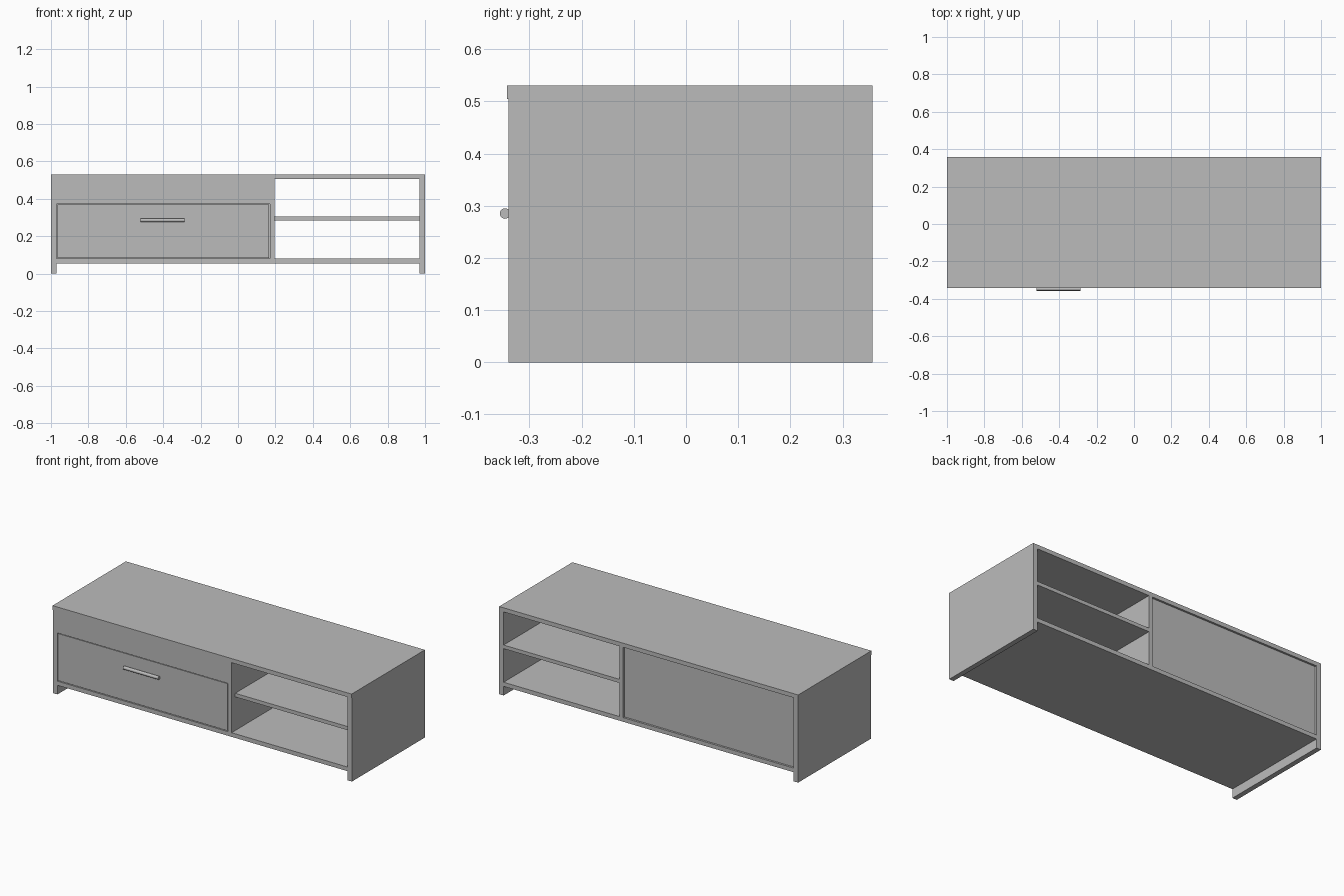
import bpy
import bmesh
from math import pi
from mathutils import Matrix

cube = bpy.data.objects.get("Cube")
if cube:
    bpy.data.objects.remove(cube, do_unlink=True)

# One flat grey for the whole cabinet
grey = bpy.data.materials.new("plain grey")
grey.use_nodes = True
colour = (0.5, 0.5, 0.5, 1)
grey.diffuse_color = colour
grey.node_tree.nodes["Principled BSDF"].inputs["Base Color"].default_value = colour


def add_object(name, bm):
    mesh = bpy.data.meshes.new(name)
    bm.to_mesh(mesh)
    bm.free()
    mesh.materials.append(grey)
    obj = bpy.data.objects.new(name, mesh)
    bpy.context.collection.objects.link(obj)
    return obj


def board(name, x, y, z):
    """Box given by its (low, high) range along each axis."""
    bm = bmesh.new()
    bmesh.ops.create_cube(bm, size=1)
    for v in bm.verts:
        for axis, (low, high) in enumerate((x, y, z)):
            v.co[axis] = high if v.co[axis] > 0 else low
    return add_object(name, bm)


FRONT, BACK = -0.34, 0.357
INNER = 0.97              # inside face of the side panels
TOP = 0.505               # underside of the top board
FLOOR = 0.08              # upper face of the bottom board
DIV = (0.17, 0.195)       # divider thickness range
GAP = 0.004
DEPTH = (FRONT, BACK)

# Carcass
board("top_board", (-1, 1), (FRONT - 0.003, BACK), (TOP, 0.53))
board("right_side_panel", (-1, -INNER), DEPTH, (0, TOP))
board("left_side_panel", (INNER, 1), DEPTH, (0, TOP))
board("bottom_board", (-INNER, INNER), DEPTH, (0.055, FLOOR))
board("divider", DIV, DEPTH, (FLOOR, TOP))

# Open shelf on the left
board("middle_shelf", (DIV[1], INNER), (-0.305, BACK), (0.283, 0.305))

# Closed compartment: fixed upper panel, drawer front, back panel
board("upper_front_panel", (-INNER, DIV[0]), (FRONT, FRONT + 0.025), (0.372, TOP))
board("drawer_front", (-INNER + GAP, DIV[0] - GAP), (FRONT + 0.002, FRONT + 0.025),
      (FLOOR + GAP, 0.372 - GAP))
board("back_panel", (-INNER, DIV[0]), (BACK - 0.025, BACK - 0.012), (FLOOR, TOP))

# Round bar handle
bm = bmesh.new()
bmesh.ops.create_cone(bm, cap_ends=True, segments=24, radius1=0.01, radius2=0.01,
                      depth=0.235, matrix=Matrix.Rotation(pi / 2, 4, 'Y'))
for f in bm.faces:
    f.smooth = len(f.verts) == 4
handle = add_object("drawer_handle", bm)
handle.location = (-0.4025, -0.347, 0.285)
